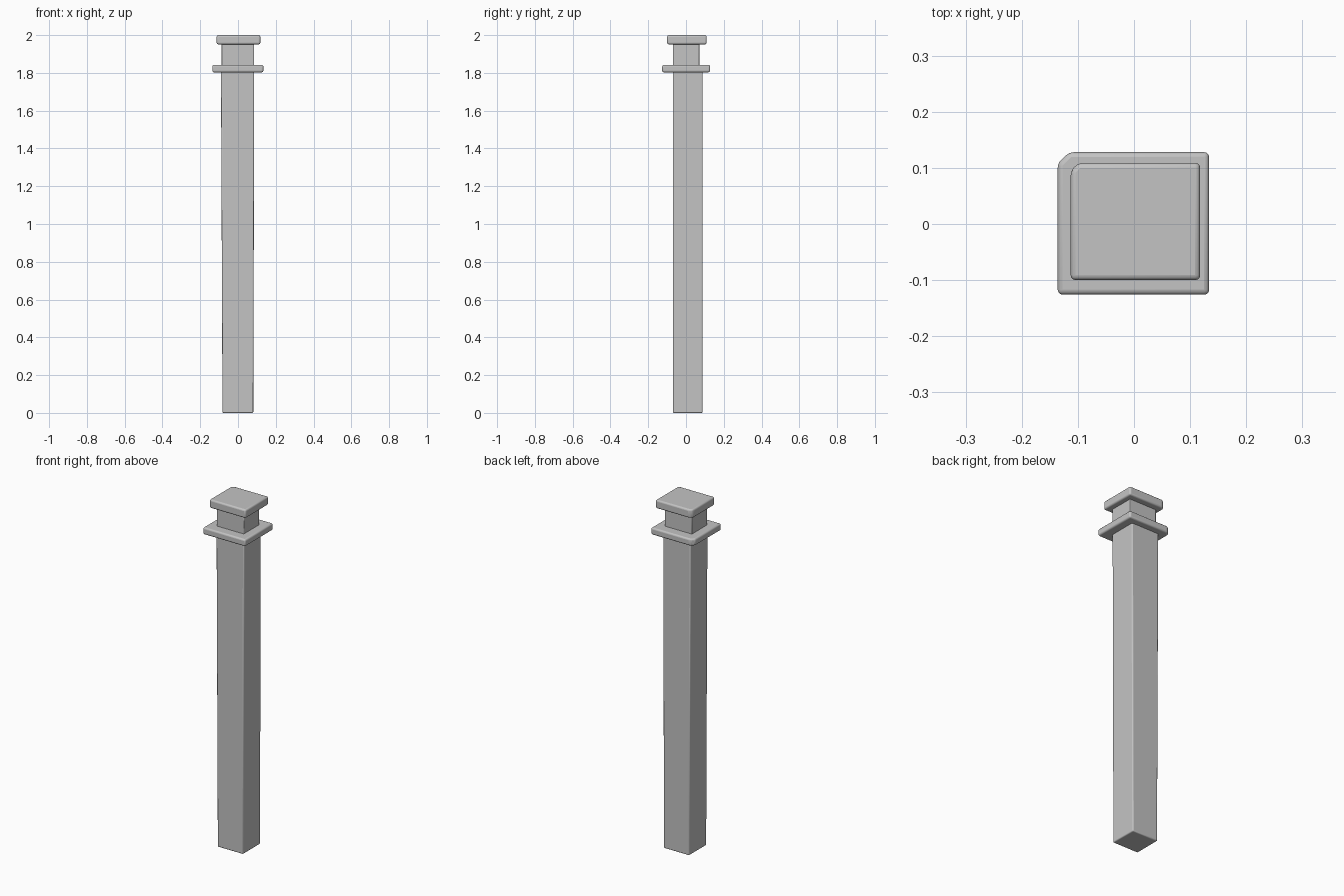
import bpy
import bmesh

cube = bpy.data.objects.get("Cube")
if cube:
    bpy.data.objects.remove(cube, do_unlink=True)

stone = bpy.data.materials.new("light_grey_stone")
stone.use_nodes = True
grey = (0.55, 0.55, 0.55, 1)
stone.diffuse_color = grey
bsdf = stone.node_tree.nodes["Principled BSDF"]
bsdf.inputs["Base Color"].default_value = grey
bsdf.inputs["Roughness"].default_value = 0.8


def outline(x0, x1, y0, y1, chip):
    """Rectangle with an optional chipped back right corner."""
    pts = [(x0, y0), (x1, y0), (x1, y1)]
    if chip:
        return pts + [(x0 + chip, y1), (x0, y1 - chip)]
    return pts + [(x0, y1)]


def block(name, base, top, z0, z1, bevel, chip=0):
    """Square-cut block between two rectangles, with softened edges."""
    bm = bmesh.new()
    rings = [[bm.verts.new((x, y, z)) for x, y in outline(*rect, chip)]
             for rect, z in ((base, z0), (top, z1))]
    low, high = rings
    bm.faces.new(low[::-1])
    bm.faces.new(high)
    for i in range(len(low)):
        j = (i + 1) % len(low)
        bm.faces.new((low[i], low[j], high[j], high[i]))
    mesh = bpy.data.meshes.new(name)
    bm.to_mesh(mesh)
    bm.free()
    mesh.materials.append(stone)
    obj = bpy.data.objects.new(name, mesh)
    bpy.context.collection.objects.link(obj)
    mod = obj.modifiers.new("soft_edges", "BEVEL")
    mod.width = bevel
    mod.segments = 3
    mod.limit_method = "ANGLE"
    bpy.ops.object.select_all(action="DESELECT")
    obj.select_set(True)
    bpy.context.view_layer.objects.active = obj
    bpy.ops.object.shade_smooth_by_angle()
    return obj


# Slightly tapered shaft
block("shaft", (-0.082, 0.081, -0.07, 0.088), (-0.09, 0.086, -0.07, 0.088),
      0, 1.81, 0.006)

# Projecting collar with a chipped corner
collar = (-0.136, 0.134, -0.126, 0.128)
block("collar", collar, collar, 1.803, 1.843, 0.009, 0.02)

# Recessed neck
neck = (-0.087, 0.086, -0.07, 0.071)
block("neck", neck, neck, 1.835, 1.96, 0.004)

# Flat cap
cap = (-0.113, 0.118, -0.1, 0.109)
block("cap", cap, cap, 1.951, 2, 0.009, 0.014)
